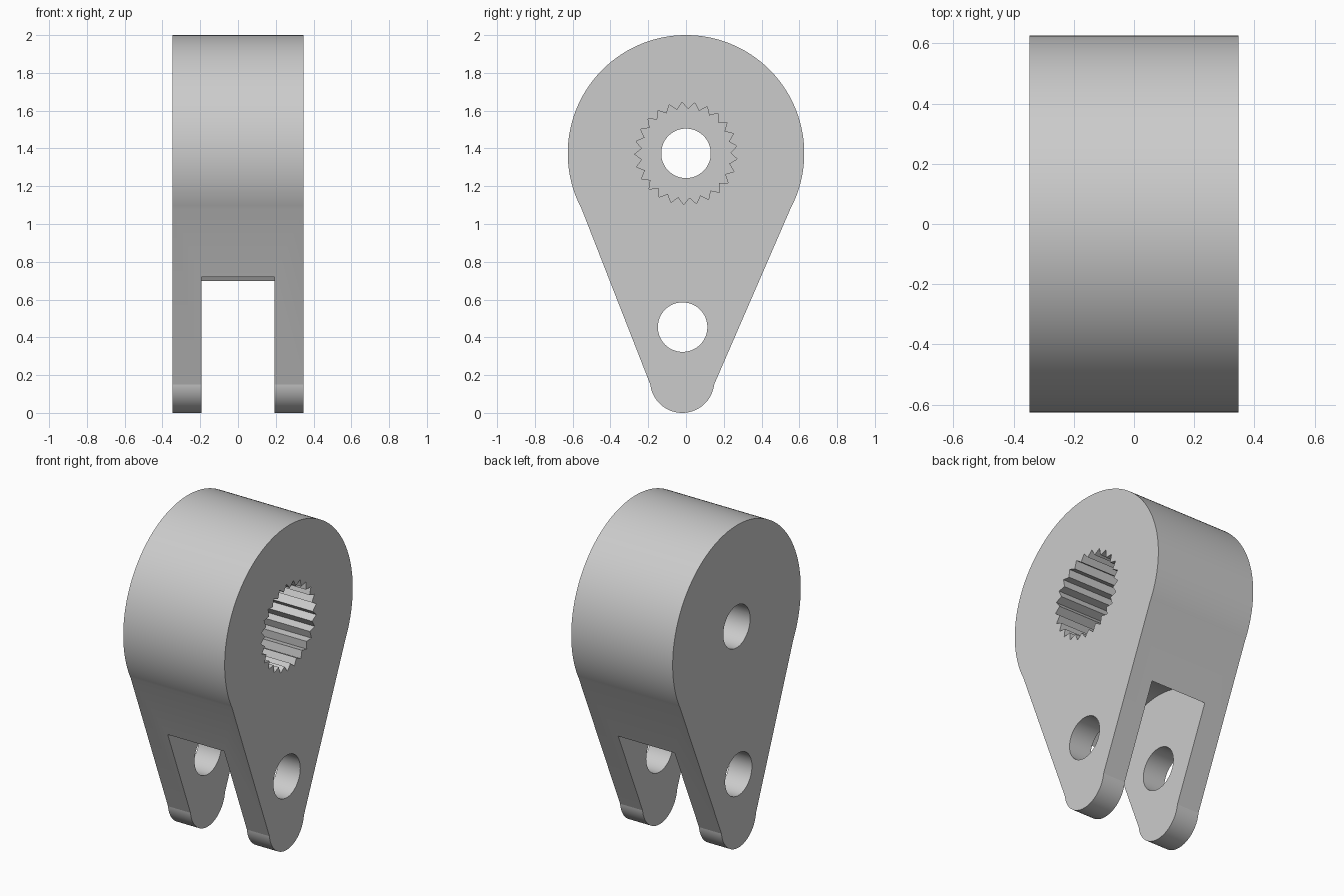
import bpy, bmesh, math

cube = bpy.data.objects.get("Cube")
if cube:
    bpy.data.objects.remove(cube, do_unlink=True)

HALF = 0.347                    # half thickness along x
HUB, HUB_R = (0.0, 1.374), 0.626
TIP, TIP_R = (-0.02, 0.17), 0.17
PIN = (-0.018, 0.454)
BORE_R = 0.131
TEETH = 25

grey = bpy.data.materials.new("plain grey")
grey.use_nodes = True
colour = (0.6, 0.6, 0.6, 1)
grey.diffuse_color = colour
grey.node_tree.nodes["Principled BSDF"].inputs["Base Color"].default_value = colour


def arc(centre, radius, start, end, count):
    """Points of an arc in the y-z plane, angles in degrees."""
    steps = [math.radians(start + (end - start) * i / count) for i in range(count + 1)]
    return [(centre[0] + radius * math.cos(a), centre[1] + radius * math.sin(a)) for a in steps]


def circle(centre, radius, count=96):
    return arc(centre, radius, 0, 360, count)[:-1]


def extrude(name, outline, x0, x1):
    """Prism of a y-z outline between two x positions."""
    bm = bmesh.new()
    face = bm.faces.new([bm.verts.new((x0, y, z)) for y, z in outline])
    grown = bmesh.ops.extrude_face_region(bm, geom=[face])["geom"]
    moved = [v for v in grown if isinstance(v, bmesh.types.BMVert)]
    bmesh.ops.translate(bm, verts=moved, vec=(x1 - x0, 0, 0))
    bmesh.ops.recalc_face_normals(bm, faces=bm.faces)
    mesh = bpy.data.meshes.new(name)
    bm.to_mesh(mesh)
    bm.free()
    mesh.materials.append(grey)
    obj = bpy.data.objects.new(name, mesh)
    bpy.context.collection.objects.link(obj)
    return obj


# Teardrop body: large hub arc joined by straight flanks to the small tip arc
outline = arc(HUB, HUB_R, -28, 208, 120) + arc(TIP, TIP_R, 187, 353, 60)
body = extrude("lever_body", outline, -HALF, HALF)

# Toothed socket: alternating tip and root radii
socket = []
for i in range(TEETH * 2):
    a = math.radians(94.5) + math.pi * i / TEETH
    r = 0.235 if i % 2 else 0.272
    socket.append((HUB[0] + r * math.cos(a), HUB[1] + r * math.sin(a)))

# Cutters: fork slot with arched roof, pin hole, through bore, toothed socket
cutters = [
    extrude("slot_cutter", circle(PIN, 0.474, 160), -0.193, 0.193),
    extrude("pin_cutter", circle(PIN, BORE_R), -0.5, 0.5),
    extrude("bore_cutter", circle(HUB, BORE_R), -0.5, 0.5),
    extrude("socket_cutter", socket, HALF - 0.5, 0.5),
]
bpy.ops.object.select_all(action="DESELECT")
body.select_set(True)
bpy.context.view_layer.objects.active = body
for cutter in cutters:
    cutter.hide_render = True
    mod = body.modifiers.new(cutter.name, "BOOLEAN")
    mod.operation = "DIFFERENCE"
    mod.solver = "EXACT"
    mod.object = cutter
    bpy.ops.object.modifier_apply(modifier=mod.name)
    bpy.data.objects.remove(cutter, do_unlink=True)

bpy.ops.object.shade_smooth_by_angle(angle=math.radians(12))
